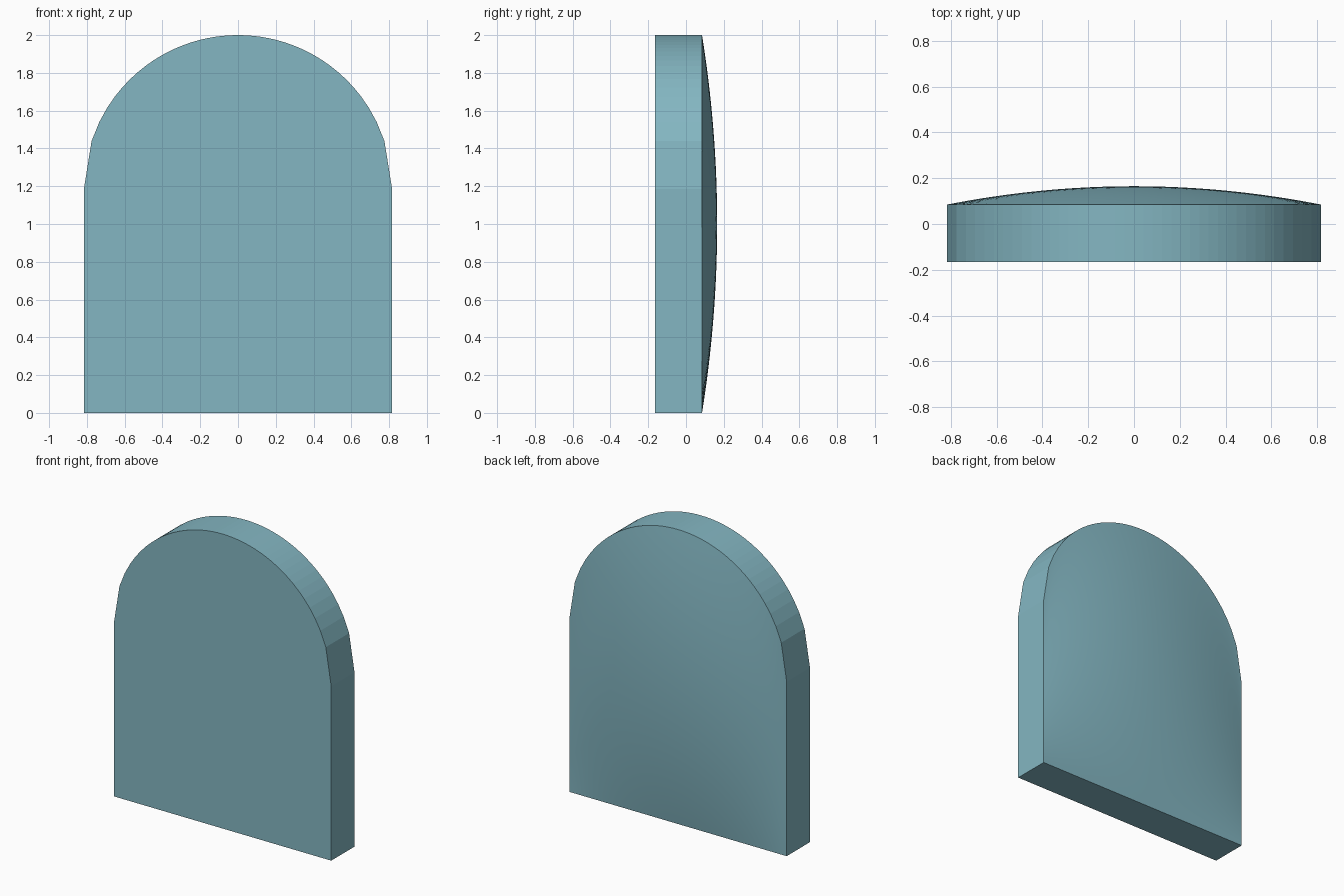
import bpy, bmesh, math

if "Cube" in bpy.data.objects:
    bpy.data.objects.remove(bpy.data.objects["Cube"])

R = 0.816              # half width and arch radius
SPRING = 2.0 - R       # height where the arch starts
FRONT, RIM, BULGE = -0.165, 0.085, 0.08
COLS, ROWS = 40, 40

bm = bmesh.new()

# Domed back: columns evenly spaced in x, each stretched from floor to arch
back = []
front_low, front_high = [], []
for i in range(COLS + 1):
    u = 2 * i / COLS - 1
    x = R * u
    top = SPRING + R * math.sqrt(max(0.0, 1 - u * u))
    column = []
    for j in range(ROWS + 1):
        v = 2 * j / ROWS - 1
        y = RIM + BULGE * (1 - u * u) * (1 - v * v)
        column.append(bm.verts.new((x, y, top * j / ROWS)))
    back.append(column)
    front_low.append(bm.verts.new((x, FRONT, 0)))
    front_high.append(bm.verts.new((x, FRONT, top)))

for i in range(COLS):
    for j in range(ROWS):
        f = bm.faces.new((back[i][j], back[i][j + 1], back[i + 1][j + 1], back[i + 1][j]))
        f.smooth = True
    # Flat front, arched rim and underside
    bm.faces.new((front_low[i], front_low[i + 1], front_high[i + 1], front_high[i]))
    bm.faces.new((front_high[i], front_high[i + 1], back[i + 1][-1], back[i][-1]))
    bm.faces.new((front_low[i], back[i][0], back[i + 1][0], front_low[i + 1]))

# Straight side walls
for k in (0, COLS):
    bm.faces.new([front_low[k], front_high[k]] + back[k][::-1])

bmesh.ops.recalc_face_normals(bm, faces=bm.faces)

# Keep the rim crisp against the smooth back
for e in bm.edges:
    if len({f.smooth for f in e.link_faces}) > 1:
        e.smooth = False

mesh = bpy.data.meshes.new("arched_panel")
bm.to_mesh(mesh)
bm.free()
panel = bpy.data.objects.new("arched_panel", mesh)
bpy.context.collection.objects.link(panel)

mat = bpy.data.materials.new("soft_teal")
mat.diffuse_color = (0.23, 0.47, 0.54, 1)
mat.use_nodes = True
mat.node_tree.nodes["Principled BSDF"].inputs["Base Color"].default_value = mat.diffuse_color
mesh.materials.append(mat)
